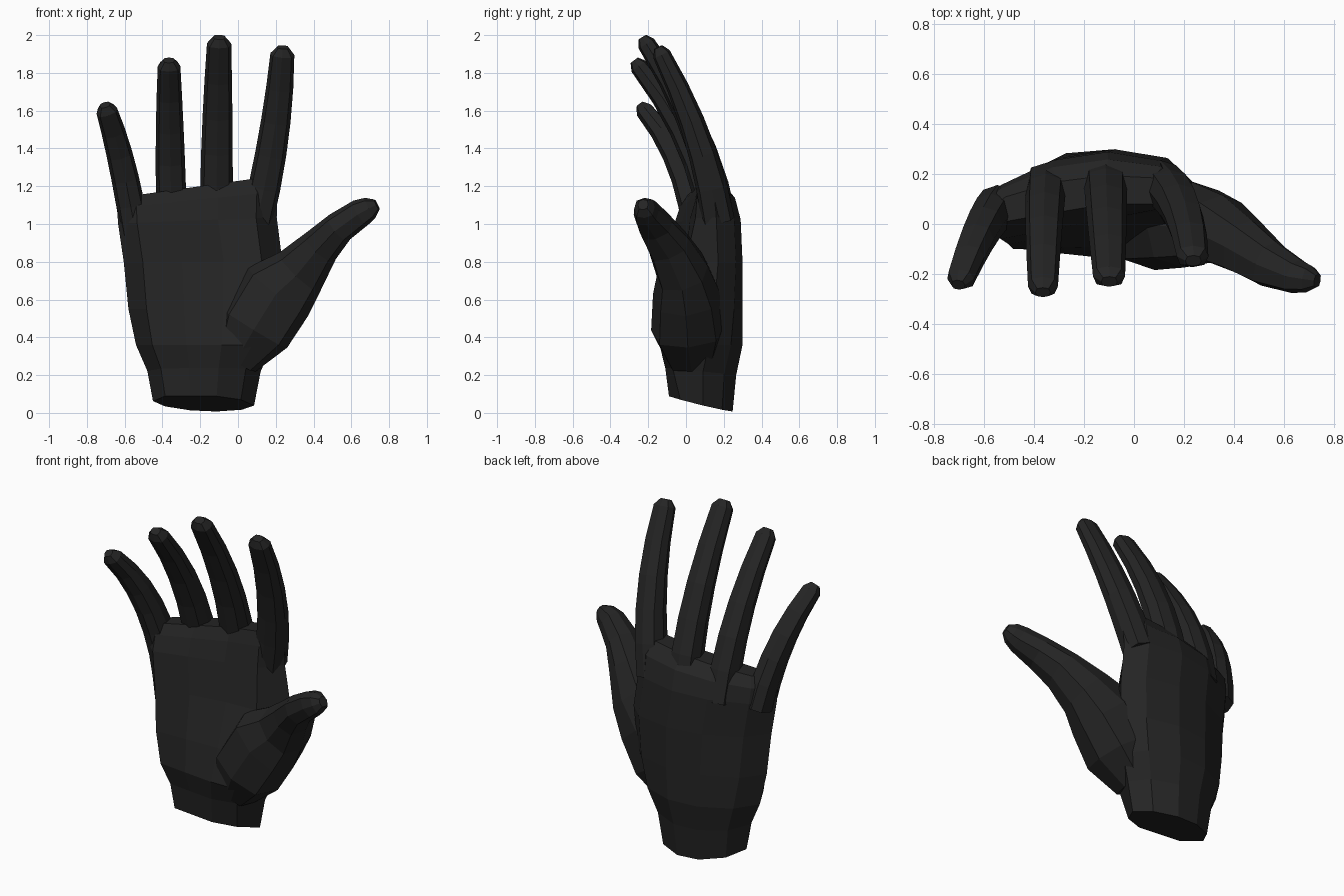
import bpy, bmesh, math
from mathutils import Vector

if "Cube" in bpy.data.objects:
    bpy.data.objects.remove(bpy.data.objects["Cube"])

skin = bpy.data.materials.new("charcoal")
skin.diffuse_color = (0.018, 0.018, 0.018, 1)
skin.use_nodes = True
skin.node_tree.nodes["Principled BSDF"].inputs["Base Color"].default_value = skin.diffuse_color


def loft(name, rings):
    """Skin a list of equal point rings and close both ends."""
    bm = bmesh.new()
    vs = [[bm.verts.new(p) for p in ring] for ring in rings]
    n = len(vs[0])
    for a, b in zip(vs, vs[1:]):
        for i in range(n):
            j = (i + 1) % n
            bm.faces.new((a[i], a[j], b[j], b[i]))
    bm.faces.new(vs[0][::-1])
    bm.faces.new(vs[-1])
    bmesh.ops.recalc_face_normals(bm, faces=bm.faces)
    me = bpy.data.meshes.new(name)
    bm.to_mesh(me)
    bm.free()
    me.materials.append(skin)
    ob = bpy.data.objects.new(name, me)
    bpy.context.collection.objects.link(ob)
    return ob


def palm_ring(z, xl, xr, yl, yr, back, front, kx=0.0, ky=0.0):
    """Arched back, padded front (little-finger side, middle, thumb side); kx, ky tilt the ring."""
    a, m, b = front
    pts = [(xl, yl)]
    for t, y in ((0.12, a), (0.37, (a + m) / 2), (0.63, m), (0.87, b)):
        pts.append((xl + (xr - xl) * t, y))
    pts.append((xr, yr))
    for t in (0.88, 0.63, 0.37, 0.12):
        arch = (back - (yl + yr) / 2) * (4 * t * (1 - t)) ** 0.6
        pts.append((xl + (xr - xl) * t, yl + (yr - yl) * t + arch))
    return [Vector((x, y, z + kx * (x + 0.2) + ky * (y - 0.08))) for x, y in pts]


def digit(name, path):
    """Eight-sided digit along (centre, half width, half depth) with a blunt tip."""
    c = [p[0] for p in path]
    rings = []
    for i, (p, w, d) in enumerate(path):
        t = (c[min(i + 1, len(c) - 1)] - c[max(i - 1, 0)]).normalized()
        side = t.cross(Vector((0, 1, 0))).normalized()
        up = side.cross(t)
        ring = []
        for k in range(8):
            a, f = k * math.pi / 4, 1 + 0.09 * (k % 2)
            ring.append(p + side * math.cos(a) * w * f + up * math.sin(a) * d * f)
        rings.append(ring)
    rings.append([c[-1] + t * 0.04 + (q - c[-1]) * 0.5 for q in rings[-1]])
    return loft(name, rings)


def finger(name, root, mid, end, width):
    """Curled finger on a smooth curve through three points, tapering to the tip."""
    r, m, e = Vector(root), Vector(mid), Vector(end)
    path = []
    for k in range(6):
        s = k / 5
        p = r * (1 - s) * (1 - 2 * s) + m * 4 * s * (1 - s) + e * s * (2 * s - 1)
        path.append((p, width * (1 - 0.26 * s ** 2), 0.088 - 0.04 * s ** 1.3))
    return digit(name, path)


# Wrist and palm
hand = loft("hand", [
    palm_ring(0.05, -0.45, 0.085, 0.06, 0.09, 0.25, (-0.06, -0.09, -0.03), -0.03, -0.24),
    palm_ring(0.22, -0.48, 0.12, 0.06, 0.09, 0.27, (-0.07, -0.11, -0.07), 0, -0.1),
    palm_ring(0.36, -0.54, 0.18, 0.06, 0.12, 0.30, (-0.10, -0.14, -0.14)),
    palm_ring(0.55, -0.58, 0.22, 0.05, 0.15, 0.295, (-0.10, -0.09, -0.10)),
    palm_ring(0.80, -0.605, 0.235, 0.04, 0.17, 0.29, (-0.08, -0.01, 0.0)),
    palm_ring(1.02, -0.635, 0.205, 0.03, 0.16, 0.28, (-0.06, 0.02, 0.05), 0.04),
    palm_ring(1.13, -0.64, 0.21, 0.03, 0.15, 0.25, (-0.03, 0.05, 0.06), 0.1),
    palm_ring(1.20, -0.61, 0.18, 0.04, 0.14, 0.185, (0.01, 0.08, 0.08), 0.14),
])

# Fingers
index = finger("index_finger", (0.10, 0.17, 1.02), (0.188, 0.06, 1.46), (0.235, -0.13, 1.90), 0.086)
middle = finger("middle_finger", (-0.115, 0.18, 1.02), (-0.11, 0.05, 1.48), (-0.10, -0.21, 1.955), 0.087)
ring = finger("ring_finger", (-0.35, 0.16, 0.98), (-0.36, 0.02, 1.42), (-0.365, -0.25, 1.835), 0.081)
little = finger("little_finger", (-0.545, 0.07, 0.96), (-0.613, -0.03, 1.31), (-0.695, -0.22, 1.60), 0.076)

# Thumb with its fleshy base and the web beside the palm
thumb_path = [
    (-0.01, 0.03, 0.28, 0.12, 0.13), (0.09, 0.01, 0.45, 0.20, 0.195),
    (0.21, 0.0, 0.64, 0.205, 0.175), (0.33, -0.02, 0.75, 0.148, 0.14),
    (0.44, -0.09, 0.885, 0.105, 0.115), (0.54, -0.16, 0.985, 0.085, 0.095),
    (0.65, -0.21, 1.06, 0.075, 0.07), (0.70, -0.22, 1.085, 0.06, 0.055),
]
thumb = digit("thumb", [(Vector(p[:3]), p[3], p[4]) for p in thumb_path])

# Fuse every digit into the palm as one skin
bpy.context.view_layer.objects.active = hand
for d in (index, middle, ring, little, thumb):
    m = hand.modifiers.new("join_" + d.name, 'BOOLEAN')
    m.operation = 'UNION'
    m.solver = 'EXACT'
    m.object = d
    bpy.ops.object.modifier_apply(modifier=m.name)
    bpy.data.objects.remove(d)
